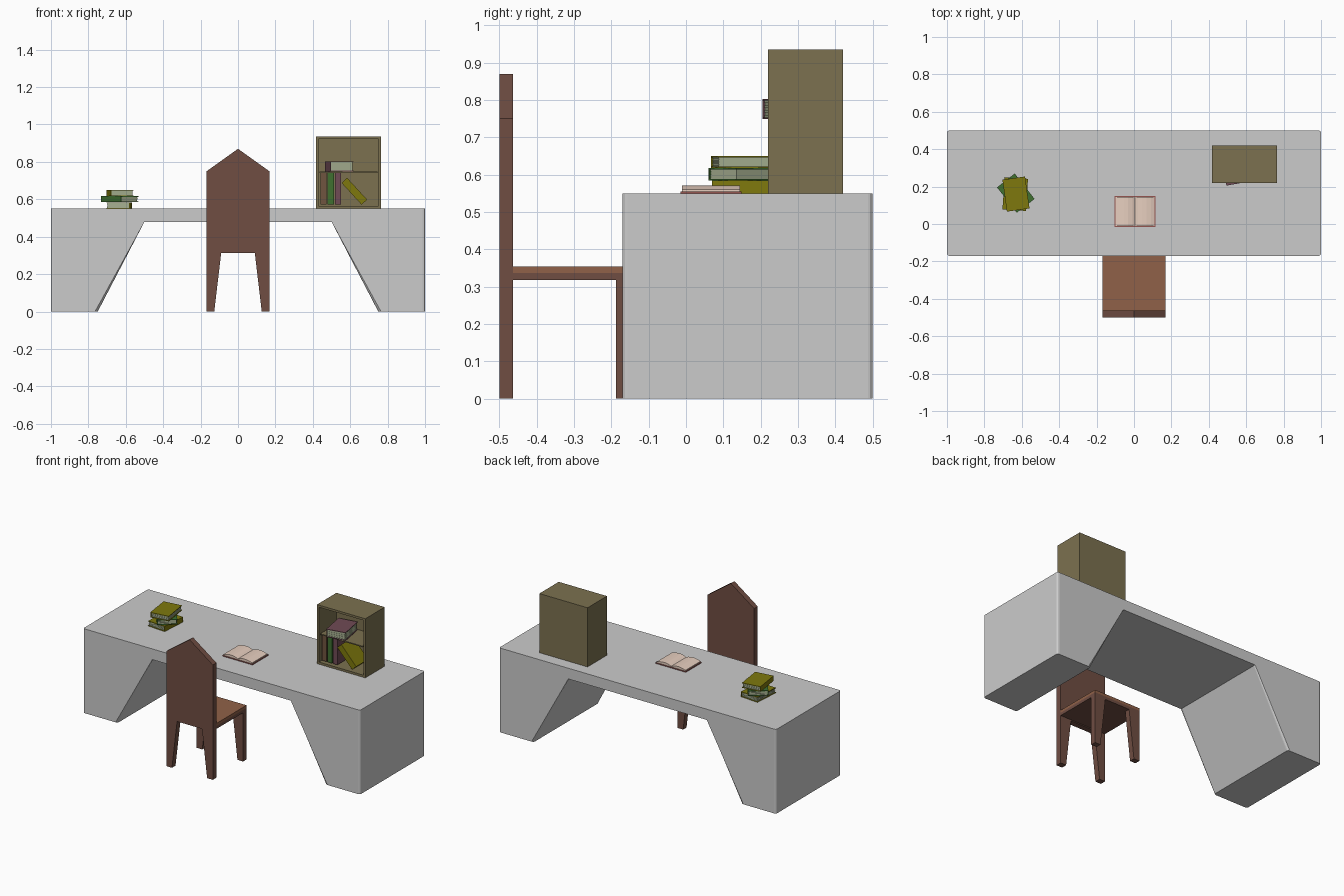
import bpy, bmesh
from math import radians
from mathutils import Matrix, Vector

if "Cube" in bpy.data.objects:
    bpy.data.objects.remove(bpy.data.objects["Cube"])


def material(name, rgb):
    m = bpy.data.materials.new(name)
    m.diffuse_color = (*rgb, 1)
    m.use_nodes = True
    m.node_tree.nodes["Principled BSDF"].inputs["Base Color"].default_value = m.diffuse_color
    return m


WOOD = material("dark_wood", (0.16, 0.075, 0.055))
SEAT = material("seat_wood", (0.28, 0.12, 0.065))
CASE = material("case_wood", (0.20, 0.165, 0.08))
PAPER = material("paper", (0.38, 0.43, 0.28))
CREAM = material("cream_paper", (0.80, 0.62, 0.52))
RED = material("red_cover", (0.30, 0.09, 0.08))
YELLOW = material("yellow_cover", (0.21, 0.19, 0.004))
GREEN = material("green_cover", (0.05, 0.16, 0.03))
PURPLE = material("purple_cover", (0.16, 0.07, 0.09))
BROWN = material("brown_cover", (0.16, 0.09, 0.05))


def finish(name, bm, mat=None, matrix=Matrix()):
    bmesh.ops.recalc_face_normals(bm, faces=bm.faces)
    me = bpy.data.meshes.new(name)
    bm.to_mesh(me)
    bm.free()
    if mat:
        me.materials.append(mat)
    ob = bpy.data.objects.new(name, me)
    ob.matrix_world = matrix
    bpy.context.collection.objects.link(ob)
    return ob


def prism_bm(profile, y0, y1):
    """x-z profile extruded along y"""
    bm = bmesh.new()
    face = bm.faces.new([bm.verts.new((x, y0, z)) for x, z in profile])
    ext = bmesh.ops.extrude_face_region(bm, geom=[face], use_keep_orig=True)
    moved = [v for v in ext["geom"] if isinstance(v, bmesh.types.BMVert)]
    bmesh.ops.translate(bm, verts=moved, vec=(0, y1 - y0, 0))
    return bm


def prism(name, profile, y0, y1, mat=None, matrix=Matrix()):
    return finish(name, prism_bm(profile, y0, y1), mat, matrix)


def add_box(bm, lo, hi):
    lo, hi = Vector(lo), Vector(hi)
    m = Matrix.Translation((lo + hi) / 2) @ Matrix.Diagonal((*(hi - lo), 1))
    return bmesh.ops.create_cube(bm, size=1, matrix=m)


def box(name, lo, hi, mat):
    bm = bmesh.new()
    add_box(bm, lo, hi)
    return finish(name, bm, mat)


def mirrored(half):
    """complete a profile that runs from left to the centre line"""
    return half + [(-x, z) for x, z in reversed(half) if x]


def book(name, size, matrix, mat):
    """closed book: spine on local -x, length along y, thickness along z"""
    w, h, t = size[0] / 2, size[1] / 2, size[2] / 2
    c = 0.004
    prism(name + "_cover", [(-w, -t), (w, -t), (w, c - t), (c - w, c - t), (c - w, t - c),
                            (w, t - c), (w, t), (-w, t)], -h, h, mat, matrix)
    bm = bmesh.new()
    n = 7
    step = (2 * t - 2 * c) / n
    for i in range(n):
        e = 0.004 + 0.0015 * (i % 2)
        z = c - t + i * step
        add_box(bm, (c - w, e - h, z), (w - e, h - e, z + step))
    finish(name + "_pages", bm, PAPER, matrix)


# Desk with slanted legs and lightly rounded upright corners
bm = prism_bm(mirrored([(-0.75, 0), (-1, 0), (-1, 0.55)])
              + [(0.5, 0.48), (-0.5, 0.48)], -0.17, 0.5)
edges = [e for e in bm.edges
         if abs(e.verts[0].co.y - e.verts[1].co.y) < 0.01
         and abs(e.verts[0].co.z - e.verts[1].co.z) > 0.1]
bmesh.ops.bevel(bm, geom=edges, offset=0.013, segments=3, profile=0.5, affect='EDGES')
finish("desk", bm)

# Chair
arch = [(0.127, 0), (0.09, 0.312), (-0.09, 0.312), (-0.127, 0)]
prism("chair_back", mirrored([(-0.168, 0), (-0.168, 0.75), (0, 0.87)]) + arch,
      -0.5, -0.463, WOOD)
prism("chair_front_legs", mirrored([(-0.168, 0), (-0.168, 0.325)])
      + [(0.127, 0), (0.09, 0.32), (-0.09, 0.32), (-0.127, 0)], -0.187, -0.152, WOOD)
box("seat_frame", (-0.168, -0.465, 0.318), (0.168, -0.152, 0.337), WOOD)
box("seat", (-0.168, -0.465, 0.337), (0.168, -0.152, 0.354), SEAT)

# Bookcase: a hollow box open at the front, with one shelf
bm = bmesh.new()
add_box(bm, (0.417, 0.22, 0.55), (0.765, 0.42, 0.936))
bm.normal_update()
front = [f for f in bm.faces if f.normal.y < -0.9]
bmesh.ops.inset_region(bm, faces=front, thickness=0.02)
inner = bmesh.ops.extrude_discrete_faces(bm, faces=front)["faces"]
bmesh.ops.translate(bm, verts=inner[0].verts[:], vec=(0, 0.18, 0))
finish("bookcase", bm, CASE)
box("bookcase_shelf", (0.437, 0.225, 0.742), (0.745, 0.4, 0.749), CASE)

# Books on the lower shelf: three upright, one leaning
upright = Matrix(((0, 0, 1), (1, 0, 0), (0, 1, 0))).to_4x4()
for i, mat in enumerate((BROWN, GREEN, PURPLE)):
    book(f"upright_book_{i + 1}", (0.125, 0.17, 0.033),
         Matrix.Translation((0.457 + 0.039 * i, 0.3, 0.656)) @ upright, mat)
book("leaning_book", (0.125, 0.158, 0.04), Matrix.Translation((0.622, 0.295, 0.643))
     @ Matrix.Rotation(radians(-42.5), 4, 'Y') @ upright, YELLOW)


# Books lying flat: one on the upper shelf, three stacked on the desk
def lying(name, size, loc, angle, mat):
    book(name, size, Matrix.Translation(loc) @ Matrix.Rotation(radians(angle), 4, 'Z'), mat)


lying("shelf_book", (0.125, 0.17, 0.053), (0.541, 0.3, 0.776), 10, PURPLE)
lying("stack_book_bottom", (0.125, 0.172, 0.034), (-0.635, 0.16, 0.567), 176, YELLOW)
lying("stack_book_middle", (0.12, 0.172, 0.033), (-0.632, 0.165, 0.601), 38, GREEN)
lying("stack_book_top", (0.122, 0.172, 0.033), (-0.631, 0.16, 0.634), 8, YELLOW)

# Open book with two curved page blocks
at = Matrix.Translation((0.006, 0.067, 0.55))
prism("open_book_cover", mirrored([(-0.109, 0), (-0.109, 0.005)]), -0.082, 0.082, RED, at)
prism("open_book_pages", mirrored([(-0.104, 0.005), (-0.104, 0.011), (-0.085, 0.017),
                                   (-0.06, 0.021), (-0.037, 0.021), (-0.015, 0.016),
                                   (0, 0.009)]), -0.078, 0.078, CREAM, at)
